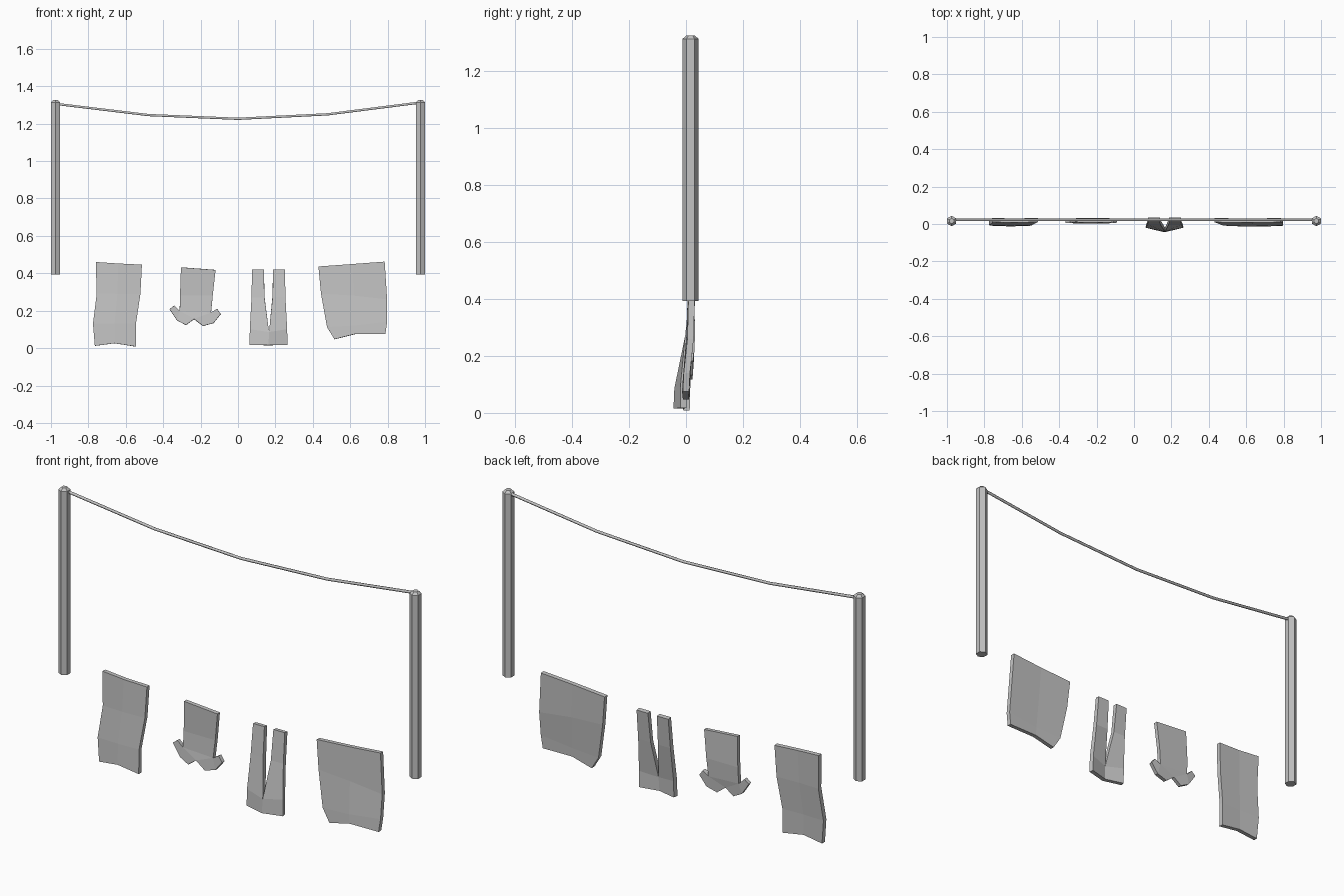
import bpy
import bmesh
from math import pi
from mathutils import Matrix

cube = bpy.data.objects.get("Cube")
if cube:
    bpy.data.objects.remove(cube, do_unlink=True)

grey = bpy.data.materials.new("plain grey")
grey.use_nodes = True
colour = (0.55, 0.55, 0.55, 1)
grey.diffuse_color = colour
grey.node_tree.nodes["Principled BSDF"].inputs["Base Color"].default_value = colour

LINE_Y = 0.02


def add_object(name, data):
    """Link a mesh or curve as a named object with the shared material."""
    obj = bpy.data.objects.new(name, data)
    bpy.context.scene.collection.objects.link(obj)
    data.materials.append(grey)
    return obj


def add_cloth(name, points, faces, thickness=0.022):
    """Thin flat-shaded cloth from (x, y, z) points, thickened evenly."""
    bm = bmesh.new()
    verts = [bm.verts.new(p) for p in points]
    for face in faces:
        bm.faces.new([verts[i] for i in face])
    bmesh.ops.recalc_face_normals(bm, faces=bm.faces[:])
    mesh = bpy.data.meshes.new(name)
    bm.to_mesh(mesh)
    bm.free()
    obj = add_object(name, mesh)
    solid = obj.modifiers.new("thickness", "SOLIDIFY")
    solid.thickness = thickness
    solid.offset = 0
    return obj


def add_sheet(name, rows, depths, bulge):
    """Hanging sheet: each row holds three (x, z) points, left to right."""
    points = []
    for row, y in zip(rows, depths):
        for column, (x, z) in enumerate(row):
            points.append((x, y - (bulge if column == 1 else 0), z))
    faces = []
    for r in range(len(rows) - 1):
        for c in range(2):
            a = r * 3 + c
            faces.append((a, a + 1, a + 4, a + 3))
    return add_cloth(name, points, faces)


def add_post(name, x):
    """Six-sided post with a chamfered top."""
    bottom, top, radius = 0.393, 1.326, 0.028
    bm = bmesh.new()
    bmesh.ops.create_cone(
        bm, cap_ends=True, segments=6, radius1=radius, radius2=radius,
        depth=top - bottom,
        matrix=Matrix.Translation((x, LINE_Y - 0.004, (top + bottom) / 2))
        @ Matrix.Rotation(pi, 4, "Z"))
    rim = [e for e in bm.edges if all(v.co.z > top - 0.01 for v in e.verts)]
    bmesh.ops.bevel(bm, geom=rim, offset=0.012, segments=1, affect="EDGES")
    mesh = bpy.data.meshes.new(name)
    bm.to_mesh(mesh)
    bm.free()
    add_object(name, mesh)


# Posts
add_post("right_post", -0.975)
add_post("left_post", 0.975)

# Sagging line between the posts
curve = bpy.data.curves.new("washing_line", "CURVE")
curve.dimensions = "3D"
curve.bevel_depth = 0.007
curve.bevel_resolution = 1
curve.use_fill_caps = True
spline = curve.splines.new("POLY")
path = [(-0.96, 1.304), (-0.48, 1.246), (0, 1.226), (0.48, 1.25), (0.96, 1.311)]
spline.points.add(len(path) - 1)
for point, (x, z) in zip(spline.points, path):
    point.co = (x, LINE_Y + 0.002, z, 1)
add_object("washing_line", curve)

# Long towel
add_sheet("towel", [
    [(-0.76, 0.46), (-0.64, 0.452), (-0.514, 0.446)],
    [(-0.755, 0.29), (-0.645, 0.29), (-0.522, 0.29)],
    [(-0.775, 0.13), (-0.66, 0.13), (-0.546, 0.13)],
    [(-0.765, 0.012), (-0.66, 0.026), (-0.546, 0.008)],
], [0.022, 0.017, 0.005, 0.002], 0.004)

# Wide blanket
add_sheet("blanket", [
    [(0.43, 0.436), (0.61, 0.449), (0.784, 0.462)],
    [(0.444, 0.29), (0.62, 0.28), (0.797, 0.26)],
    [(0.476, 0.112), (0.625, 0.12), (0.797, 0.14)],
    [(0.516, 0.047), (0.626, 0.075), (0.788, 0.075)],
], [0.021, 0.016, 0.003, 0.0], 0.003)

# Shirt hung by its hem: body, then shoulders with a sleeve at each side
shirt_rows = [
    [(-0.305, 0.432), (-0.12, 0.418)],
    [(-0.31, 0.28), (-0.135, 0.28)],
    [(-0.312, 0.198), (-0.144, 0.19)],
    [(-0.342, 0.227), (-0.112, 0.21)],
    [(-0.366, 0.208), (-0.092, 0.182)],
    [(-0.326, 0.148), (-0.13, 0.134)],
    [(-0.278, 0.123), (-0.187, 0.118)],
]
shirt_depths = [0.018, 0.022, 0.018, 0.016, 0.015, 0.014, 0.012]
shirt_points = [(x, y, z) for row, y in zip(shirt_rows, shirt_depths)
                for x, z in row]
neck = len(shirt_points)
shirt_points.append((-0.235, 0.012, 0.155))
shirt_faces = [(0, 1, 3, 2), (2, 3, 5, 4), (4, 5, neck)]
for side in (0, 1):
    armpit, cuff_top, cuff_low, shoulder, collar = [
        2 * row + side for row in range(2, 7)]
    shirt_faces.append((armpit, cuff_top, cuff_low, shoulder))
    shirt_faces.append((armpit, shoulder, collar, neck))
add_cloth("shirt", shirt_points, shirt_faces, 0.02)

# Trousers hung by the ankles: mirrored legs meeting at the waist
leg = [  # outer x, inner x, depth, height
    (0.088, 0.025, 0.023, 0.42),
    (0.09, 0.021, 0.008, 0.27),
]
middle = 0.163
trouser_points = []
for side in (-1, 1):
    for outer, inner, y, z in leg:
        trouser_points.append((middle + side * outer, y, z))
        trouser_points.append((middle + side * inner, y, z))
    trouser_points.append((middle + side * 0.098, -0.008, 0.1))
    trouser_points.append((middle + side * 0.099, -0.009, 0.017))
crotch = len(trouser_points)
trouser_points.append((middle + 0.003, -0.03, 0.085))
trouser_points.append((middle, -0.033, 0.015))
trouser_faces = []
for start in (0, crotch // 2):
    a, b, c, d, hip, waist = range(start, start + 6)
    trouser_faces += [(a, b, d, c), (c, d, crotch, hip),
                      (hip, crotch, crotch + 1, waist)]
add_cloth("trousers", trouser_points, trouser_faces)
